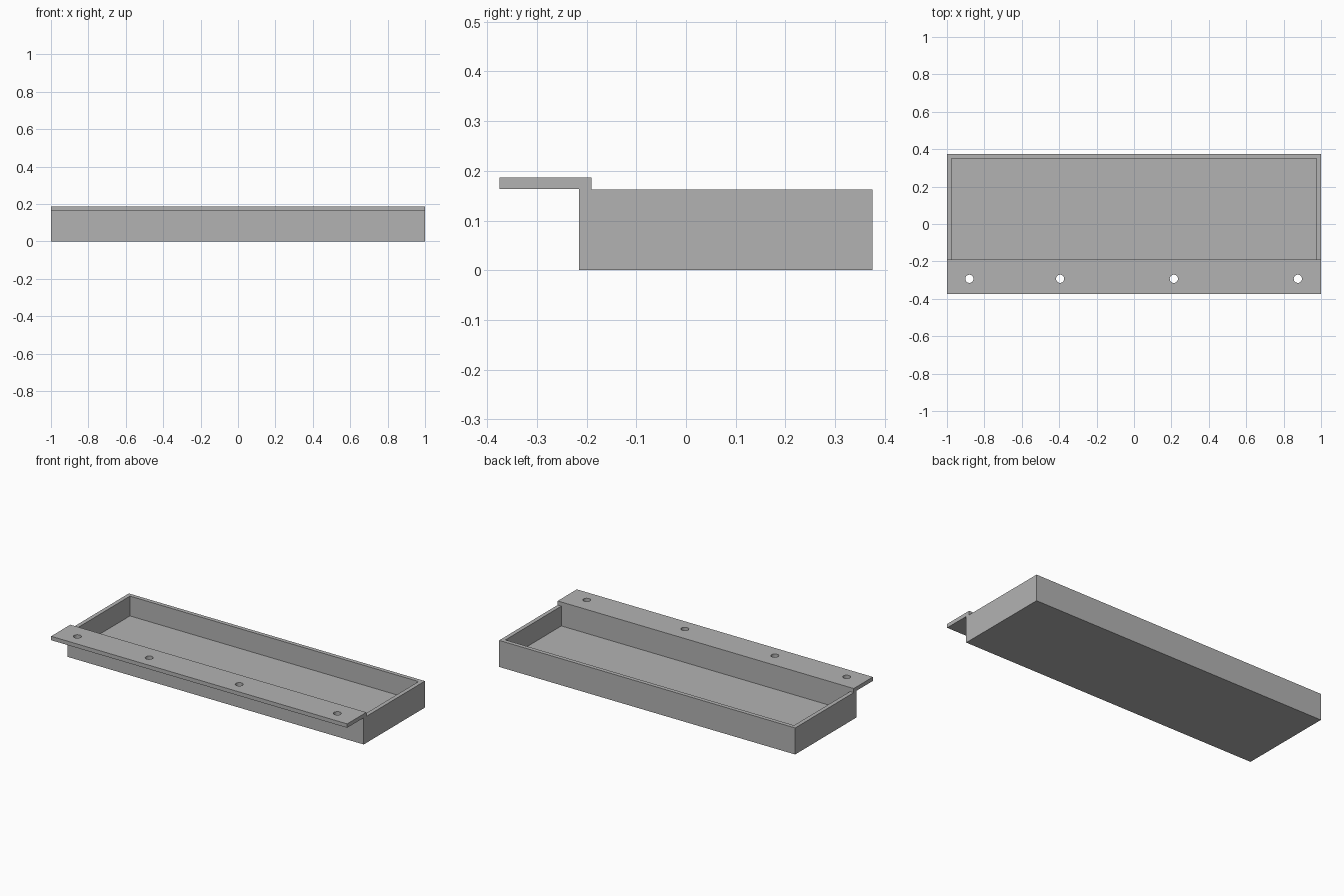
import bpy
import bmesh

default = bpy.data.objects.get("Cube")
if default:
    bpy.data.objects.remove(default, do_unlink=True)

# Material
grey = bpy.data.materials.new("plain_grey")
grey.use_nodes = True
colour = (0.45, 0.45, 0.45, 1)
grey.diffuse_color = colour
grey.node_tree.nodes["Principled BSDF"].inputs["Base Color"].default_value = colour

# Main dimensions
FRONT, BACK = -0.375, 0.375
WALL_FRONT, WALL_BACK = -0.215, -0.19
RIM, LIP_LOW, LIP_TOP = 0.162, 0.163, 0.187
WALL, FLOOR = 0.025, 0.041


def extrude_profile(name, points, half_width):
    """Extrude a (y, z) outline along x, centred on x = 0."""
    bm = bmesh.new()
    face = bm.faces.new([bm.verts.new((-half_width, y, z)) for y, z in points])
    grown = bmesh.ops.extrude_face_region(bm, geom=[face])["geom"]
    for v in grown:
        if isinstance(v, bmesh.types.BMVert):
            v.co.x = half_width
    bmesh.ops.recalc_face_normals(bm, faces=bm.faces)
    mesh = bpy.data.meshes.new(name)
    bm.to_mesh(mesh)
    bm.free()
    mesh.materials.append(grey)
    obj = bpy.data.objects.new(name, mesh)
    bpy.context.collection.objects.link(obj)
    return obj


def cut(target, cutter):
    """Subtract the cutter from the target, then discard it."""
    mod = target.modifiers.new("cut", 'BOOLEAN')
    mod.operation = 'DIFFERENCE'
    mod.solver = 'EXACT'
    mod.object = cutter
    cutter.hide_render = True
    bpy.context.view_layer.objects.active = target
    bpy.ops.object.modifier_apply(modifier=mod.name)
    bpy.data.objects.remove(cutter, do_unlink=True)


# Solid tray with a raised front mounting lip
tray = extrude_profile("tray_with_lip", [
    (FRONT, LIP_LOW), (WALL_FRONT, LIP_LOW), (WALL_FRONT, 0), (BACK, 0),
    (BACK, RIM), (WALL_BACK, RIM), (WALL_BACK, LIP_TOP), (FRONT, LIP_TOP)], 1)

# Open basin, flush with the back of the front wall
inner_back = BACK - WALL
cut(tray, extrude_profile("basin_cutter", [
    (WALL_BACK, FLOOR), (inner_back, FLOOR),
    (inner_back, 0.3), (WALL_BACK, 0.3)], 1 - WALL))

# Screw holes through the lip
for x in (-0.88, -0.395, 0.213, 0.876):
    bpy.ops.mesh.primitive_cylinder_add(
        vertices=32, radius=0.022, depth=0.1, location=(x, -0.293, 0.175))
    hole = bpy.context.object
    hole.data.materials.append(grey)
    cut(tray, hole)

# Smooth hole walls, keep all edges crisp
bpy.ops.object.select_all(action='DESELECT')
tray.select_set(True)
bpy.context.view_layer.objects.active = tray
bpy.ops.object.shade_smooth_by_angle(angle=0.5)
